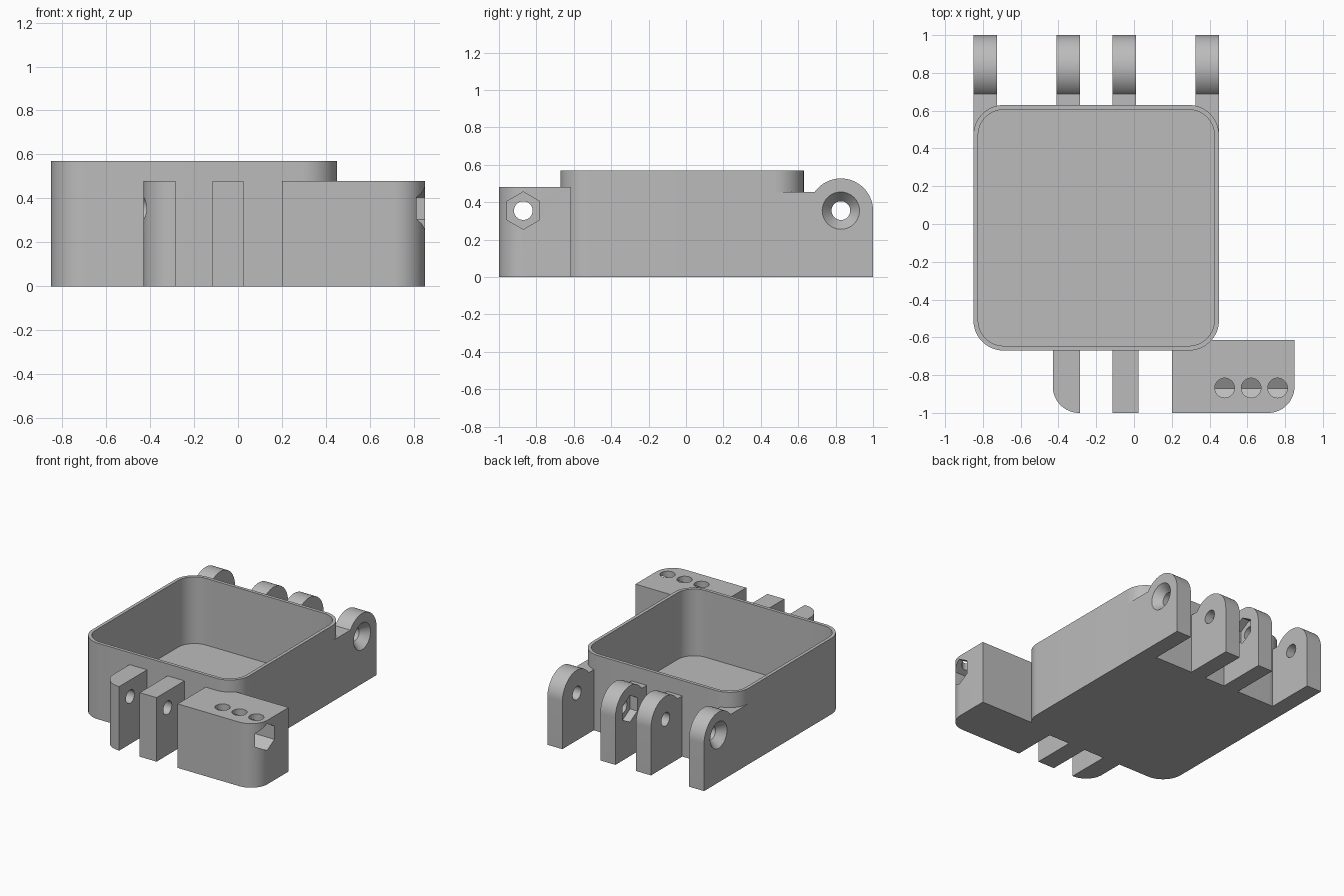
import bpy, bmesh, math
from mathutils import Vector

cube = bpy.data.objects.get("Cube")
if cube:
    bpy.data.objects.remove(cube)

grey = bpy.data.materials.new("plain grey")
grey.use_nodes = True
GREY = (0.5, 0.5, 0.5, 1)
grey.diffuse_color = GREY
grey.node_tree.nodes["Principled BSDF"].inputs["Base Color"].default_value = GREY


def finish(name, bm):
    bmesh.ops.recalc_face_normals(bm, faces=bm.faces)
    mesh = bpy.data.meshes.new(name)
    bm.to_mesh(mesh)
    bm.free()
    mesh.materials.append(grey)
    obj = bpy.data.objects.new(name, mesh)
    bpy.context.collection.objects.link(obj)
    return obj


def prism(name, profile, lo, hi, axis="z"):
    """Extrude an (x, y) profile along z, or a (y, z) profile along x."""
    bm = bmesh.new()
    place = (lambda a, b, h: (a, b, h)) if axis == "z" else (lambda a, b, h: (h, a, b))
    face = bm.faces.new([bm.verts.new(place(a, b, lo)) for a, b in profile])
    out = bmesh.ops.extrude_face_region(bm, geom=[face])
    verts = [v for v in out["geom"] if isinstance(v, bmesh.types.BMVert)]
    bmesh.ops.translate(bm, verts=verts, vec=Vector(place(0, 0, hi - lo)))
    return finish(name, bm)


def arc(cx, cy, r, start, end, steps=16):
    angles = [math.radians(start + (end - start) * i / steps) for i in range(steps + 1)]
    return [(cx + r * math.cos(t), cy + r * math.sin(t)) for t in angles]


def circle(cx, cy, r, sides=40, start=0):
    return arc(cx, cy, r, start, start + 360, sides)[:-1]


def rounded(x0, x1, y0, y1, radii):
    """Rectangle with corner radii in the order back right, back left, front left, front right."""
    corners = [(x1, y1, -1, -1), (x0, y1, 1, -1), (x0, y0, 1, 1), (x1, y0, -1, 1)]
    points = []
    for i, (x, y, sx, sy) in enumerate(corners):
        r = radii[i]
        points += arc(x + sx * r, y + sy * r, r, 90 * i, 90 * i + 90) if r else [(x, y)]
    return points


def cone(x0, r0, x1, r1, y, z, sides=40):
    bm = bmesh.new()
    rings = [[bm.verts.new((x, a, b)) for a, b in circle(y, z, r, sides)]
             for x, r in ((x0, r0), (x1, r1))]
    for i in range(sides):
        j = (i + 1) % sides
        bm.faces.new((rings[0][i], rings[0][j], rings[1][j], rings[1][i]))
    bm.faces.new(rings[0])
    bm.faces.new(rings[1])
    return finish("countersink_cutter", bm)


def cut(obj, cutter):
    mod = obj.modifiers.new("cut", "BOOLEAN")
    mod.operation = "DIFFERENCE"
    mod.solver = "EXACT"
    mod.object = cutter
    bpy.context.view_layer.objects.active = obj
    bpy.ops.object.modifier_apply(modifier=mod.name)


def cut_once(obj, cutter):
    cut(obj, cutter)
    bpy.data.objects.remove(cutter)


WALL, FLOOR, RADIUS = 0.025, 0.07, 0.16
X0, X1, Y0, Y1, TOP = -0.85, 0.45, -0.67, 0.63, 0.57
BACK_Y, FRONT_Y, PIN_Z, PIN_R, NUT_R = 0.828, -0.87, 0.355, 0.05, 0.1

# Shared cutters: tray cavity and the two pin holes
cavity = prism("cavity_cutter", rounded(X0 + WALL, X1 - WALL, Y0 + WALL, Y1 - WALL,
                                        [RADIUS - WALL] * 4), FLOOR, 1)
back_pin = prism("back_pin_cutter", circle(BACK_Y, PIN_Z, PIN_R), -1, 1, "x")
front_pin = prism("front_pin_cutter", circle(FRONT_Y, PIN_Z, PIN_R), -1, 1, "x")

# Open tray
tray = prism("tray", rounded(X0, X1, Y0, Y1, [RADIUS] * 4), 0, TOP)
cut(tray, cavity)
parts = [tray]

# Back hinge lugs: round knuckle on a straight leg, with a low shoulder to the tray
LUG_R, SHOULDER = 0.172, 0.455
meet = 180 - math.degrees(math.asin((SHOULDER - PIN_Z) / LUG_R))


def back_lug(name, x, start):
    profile = [(start, 0), (1, 0)] + arc(BACK_Y, PIN_Z, LUG_R, 0, meet, 28) + [(start, SHOULDER)]
    lug = prism(name, profile, x, x + 0.125, "x")
    cut(lug, cavity)
    cut(lug, back_pin)
    parts.append(lug)
    return lug


outer_start, inner_start = Y1 - RADIUS, Y1 - WALL / 2
lug = back_lug("back_lug_outer_right", X0, outer_start)
cut_once(lug, cone(X0 - 0.01, 0.108, X0 + 0.06, PIN_R, BACK_Y, PIN_Z))
lug = back_lug("back_lug_outer_left", X1 - 0.125, outer_start)
cut_once(lug, cone(X1 + 0.01, 0.108, X1 - 0.06, PIN_R, BACK_Y, PIN_Z))

# Inner lugs carry hexagonal nut pockets that face each other
hexagon = circle(BACK_Y, PIN_Z, NUT_R, 6, 90)
lug = back_lug("back_lug_inner_right", -0.41, inner_start)
cut_once(lug, prism("nut_cutter", hexagon, -0.345, -0.2, "x"))
lug = back_lug("back_lug_inner_left", -0.115, inner_start)
cut_once(lug, prism("nut_cutter", hexagon, -0.2, -0.055, "x"))

# Front lugs and the clasp block
FRONT_TOP, ROUND = 0.48, 0.14
inside = Y0 + WALL / 2
for name, x0, x1, y1, radii in (
        ("front_lug_right", -0.43, -0.285, inside, [0, 0, ROUND, 0]),
        ("front_lug_middle", -0.115, 0.025, inside, [0] * 4),
        ("clasp_block", 0.2, 0.85, -0.615, [0, 0, 0, ROUND])):
    part = prism(name, rounded(x0, x1, -1, y1, radii), 0, FRONT_TOP)
    cut(part, cavity)
    cut(part, front_pin)
    parts.append(part)

# Hexagonal channel along the block, with three round openings above it
block = parts[-1]
cut_once(block, prism("channel_cutter", circle(FRONT_Y, PIN_Z, NUT_R, 6, 90), 0.36, 1, "x"))
for x in (0.48, 0.62, 0.76):
    cut_once(block, prism("opening_cutter", circle(x, FRONT_Y + 0.002, 0.052), PIN_Z, 1))

for cutter in (cavity, back_pin, front_pin):
    bpy.data.objects.remove(cutter)

# Smooth the round surfaces and keep the edges crisp
for obj in bpy.context.selected_objects:
    obj.select_set(False)
for part in parts:
    part.select_set(True)
bpy.context.view_layer.objects.active = tray
bpy.ops.object.shade_smooth_by_angle(angle=math.radians(30))
